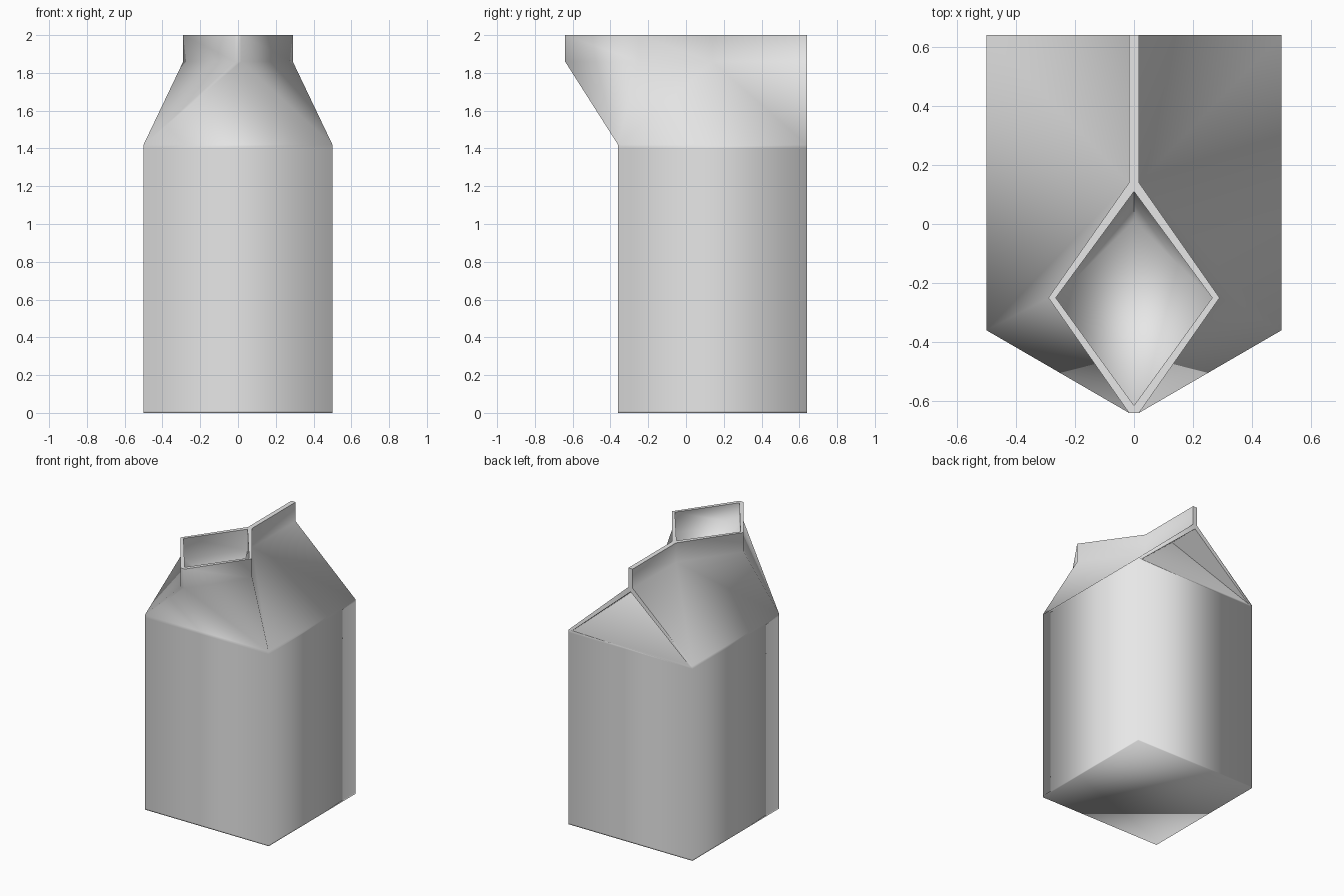
import bpy
import bmesh
from math import radians

cube = bpy.data.objects.get("Cube")
if cube:
    bpy.data.objects.remove(cube, do_unlink=True)

# Main dimensions
W, FRONT, BACK = 0.5, -0.36, 0.64
EAVE, SEAM, TOP = 1.42, 1.86, 2.0
RIDGE, TIP, SIDE_X, SIDE_Y, HINGE = 0.017, -0.64, 0.29, -0.25, 0.14

bm = bmesh.new()
cache = {}


def vert(p):
    key = tuple(round(c, 4) + 0.0 for c in p)
    if key not in cache:
        cache[key] = bm.verts.new(key)
    return cache[key]


def face(*pts):
    return bm.faces.new([vert(p) for p in pts])


def pair(*pts):
    """Add a face and its mirror image across x = 0."""
    face(*pts)
    face(*[(-x, y, z) for x, y, z in reversed(pts)])


# Body: square tube with support loops near the base and eave
corners = [(-W, FRONT), (W, FRONT), (W, BACK), (-W, BACK)]
lip = W - 0.03
levels = [0, 0.01, EAVE - 0.02, EAVE]
for low, high in zip(levels, levels[1:]):
    for i, a in enumerate(corners):
        b = corners[(i + 1) % 4]
        top = [(*b, high), (*a, high)]
        if high == EAVE and i == 2:
            top[1:1] = [(-lip, BACK, EAVE), (lip, BACK, EAVE)]
        face((*a, low), (*b, low), *top)
face(*[(*c, 0) for c in reversed(corners)])

# Roof: side panels, folded-out front flaps and front gable
front_corner, back_corner = (W, FRONT, EAVE), (W, BACK, EAVE)
hinge, wing = (RIDGE, HINGE, SEAM), (SIDE_X, SIDE_Y, SEAM)
tip, ridge_end = (RIDGE, TIP, SEAM), (RIDGE, BACK, SEAM)
pair(front_corner, back_corner, hinge)
pair(back_corner, ridge_end, hinge)
pair(front_corner, hinge, wing)
pair(front_corner, wing, tip)
face((-W, FRONT, EAVE), front_corner, tip, (-RIDGE, TIP, SEAM))

# Back gable: tucked under the roof panels
under = SEAM - 0.03
crest, tuck = (0, BACK, under), (0, 0.4, under)
inner = (lip, BACK, EAVE)
pair(back_corner, ridge_end, crest, inner)
face(ridge_end, (-RIDGE, BACK, SEAM), crest)
pair(inner, crest, tuck)
face(inner, (-lip, BACK, EAVE), tuck)

# Ridge fin and spout: upright walls
outline = [(RIDGE, BACK), (RIDGE, HINGE), (SIDE_X, SIDE_Y), (RIDGE, TIP)]
for a, b in zip(outline, outline[1:]):
    pair((*a, SEAM), (*b, SEAM), (*b, TOP), (*a, TOP))
for y in (BACK, TIP):
    face((-RIDGE, y, SEAM), (RIDGE, y, SEAM), (RIDGE, y, TOP), (-RIDGE, y, TOP))

# Rim of the spout and top of the ridge
mouth = [(0, 0.11), (0.265, SIDE_Y), (0, -0.615)]
face(*[(x, y, TOP) for x, y in
       [(-RIDGE, BACK), (RIDGE, BACK), (RIDGE, HINGE), (-RIDGE, HINGE)]])
for outer, hole in ((outline[1:3], mouth[:2]), (outline[2:], mouth[1:])):
    pair(*[(*p, TOP) for p in (outer[0], outer[1], hole[1], hole[0])])
for y, m in ((HINGE, mouth[0]), (TIP, mouth[2])):
    face((-RIDGE, y, TOP), (RIDGE, y, TOP), (*m, TOP))

# Inside of the spout: short walls and a trough sloping down to the back
deep = (0, 0.01, 1.55)
base = SEAM - 0.01
for a, b in zip(mouth, mouth[1:]):
    pair((*a, TOP), (*b, TOP), (*b, base), (*a, base))
pair((*mouth[0], base), (*mouth[1], base), deep)
pair((*mouth[1], base), (*mouth[2], base), deep)

# Soft shading, with crisp rim, spout and gable folds
bm.normal_update()
bmesh.ops.recalc_face_normals(bm, faces=bm.faces[:])
for f in bm.faces:
    f.smooth = True
for e in bm.edges:
    angle = e.calc_face_angle(0)
    zs = [v.co.z for v in e.verts]
    at_gable = all(v.co.y > 0.39 and v.co.z >= EAVE - 0.01 for v in e.verts)
    rim = min(zs) > TOP - 0.01 and angle > radians(30)
    if angle > radians(95) or rim or (at_gable and angle > radians(40)):
        e.smooth = False

mesh = bpy.data.meshes.new("carton")
bm.to_mesh(mesh)
bm.free()
carton = bpy.data.objects.new("carton", mesh)
bpy.context.collection.objects.link(carton)

# Pale grey card
card = bpy.data.materials.new("pale grey card")
card.use_nodes = True
colour = (0.8, 0.8, 0.8, 1)
card.diffuse_color = colour
card.node_tree.nodes["Principled BSDF"].inputs["Base Color"].default_value = colour
mesh.materials.append(card)
